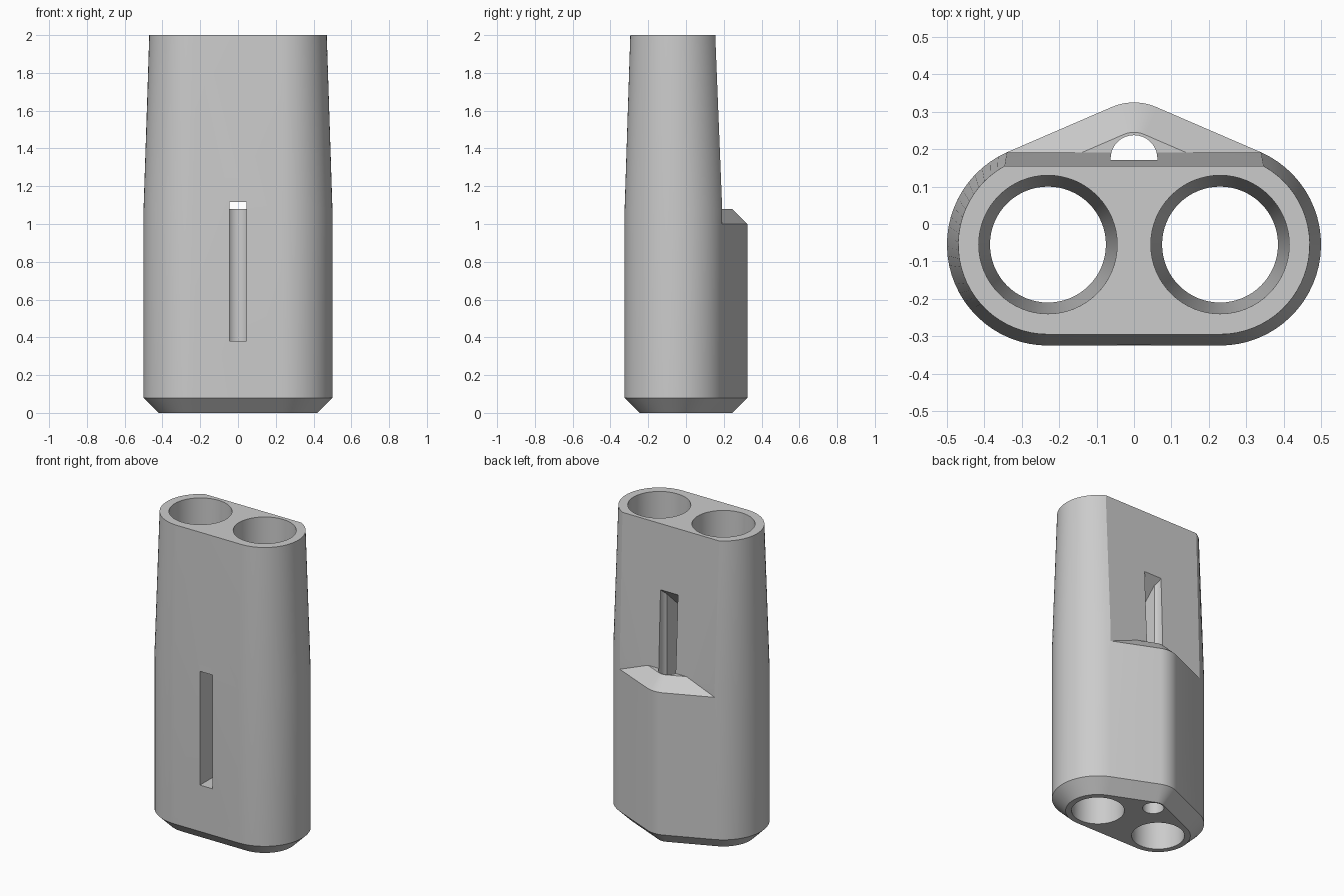
import bpy, bmesh
from math import sin, cos, radians

cube = bpy.data.objects.get("Cube")
if cube:
    bpy.data.objects.remove(cube, do_unlink=True)

grey = bpy.data.materials.new("light_grey")
grey.use_nodes = True
grey.diffuse_color = (0.6, 0.6, 0.6, 1)
grey.node_tree.nodes["Principled BSDF"].inputs["Base Color"].default_value = (0.6, 0.6, 0.6, 1)

BORE_X, BORE_Y = 0.23, -0.055     # bore centres
LUG_Y = 0.175                     # rear hole centre
TANGENT = 66                      # direction where the lug meets the body
CHAMFER = 0.08


def arc(cx, cy, r, start, end, n):
    steps = [radians(start + (end - start) * i / n) for i in range(n + 1)]
    return [(cx + r * cos(a), cy + r * sin(a)) for a in steps]


def loft(name, rings):
    """Closed solid through rings of 3D points with equal counts."""
    bm = bmesh.new()
    rows = [[bm.verts.new(p) for p in ring] for ring in rings]
    n = len(rows[0])
    for low, high in zip(rows, rows[1:]):
        for i in range(n):
            j = (i + 1) % n
            bm.faces.new((low[i], low[j], high[j], high[i]))
    bm.faces.new(rows[0][::-1])
    bm.faces.new(rows[-1])
    bmesh.ops.recalc_face_normals(bm, faces=bm.faces)
    mesh = bpy.data.meshes.new(name)
    bm.to_mesh(mesh)
    bm.free()
    mesh.materials.append(grey)
    ob = bpy.data.objects.new(name, mesh)
    bpy.context.collection.objects.link(ob)
    return ob


def at(points, z):
    return [(x, y, z) for x, y in points]


def boolean(target, tool, operation):
    mod = target.modifiers.new(tool.name, "BOOLEAN")
    mod.object, mod.operation, mod.solver = tool, operation, "EXACT"
    bpy.context.view_layer.objects.active = target
    bpy.ops.object.modifier_apply(modifier=mod.name)
    bpy.data.objects.remove(tool, do_unlink=True)


# Body outline: two round ends with a flat back
def body_outline(r, end):
    right = arc(BORE_X, BORE_Y, r, -90, end, 28)
    return right + [(-x, y) for x, y in reversed(right)]


# Lug outline: rounded ridge whose sides run tangent to the body ends
def lug_outline(inset):
    a, r = radians(TANGENT), 0.27 - inset
    px, py = BORE_X + r * cos(a), BORE_Y + r * sin(a)
    ridge = arc(0, LUG_Y, 0.15 - inset, TANGENT, 180 - TANGENT, 10)
    return [(0.2, 0.0), (px, py)] + ridge + [(-px, py), (-0.2, 0.0)]


# Channel roof climbs toward the back
def roof(y):
    return 1.58 + 0.94 * (y - 0.17)


body = loft("holder_body", [
    at(body_outline(0.27 - CHAMFER, TANGENT), 0),
    at(body_outline(0.27, TANGENT), CHAMFER),
    at(body_outline(0.27, TANGENT), 1.08),
    at(body_outline(0.24, 61), 2)])

lug = loft("rear_lug", [
    at(lug_outline(CHAMFER), 0),
    at(lug_outline(0), CHAMFER),
    at(lug_outline(0), 1.0),
    at(lug_outline(CHAMFER), 1.08)])
boolean(body, lug, "UNION")

# Tapered through bores
for side in (-1, 1):
    rings = [at(arc(side * BORE_X, BORE_Y, r, 0, 354.375, 63), z)
             for r, z in ((0.1545, -0.03), (0.1855, 2.03))]
    boolean(body, loft("bore_cutter", rings), "DIFFERENCE")

# Round rear hole with a sloped end
circle = arc(0, LUG_Y, 0.0625, 0, 348.75, 31)
hole = loft("rear_hole_cutter", [at(circle, -0.1), [(x, y, roof(y)) for x, y in circle]])
boolean(body, hole, "DIFFERENCE")

# Slot from the front face into the rear hole
side_profile = [(-0.4, 0.38), (LUG_Y, 0.38), (LUG_Y, roof(LUG_Y)), (-0.4, roof(-0.4))]
slot = loft("slot_cutter", [[(x, y, z) for y, z in side_profile] for x in (-0.045, 0.045)])
boolean(body, slot, "DIFFERENCE")

# Smooth rounds, sharp edges
bpy.ops.object.select_all(action="DESELECT")
body.select_set(True)
bpy.context.view_layer.objects.active = body
bpy.ops.object.shade_smooth_by_angle(angle=radians(25))
